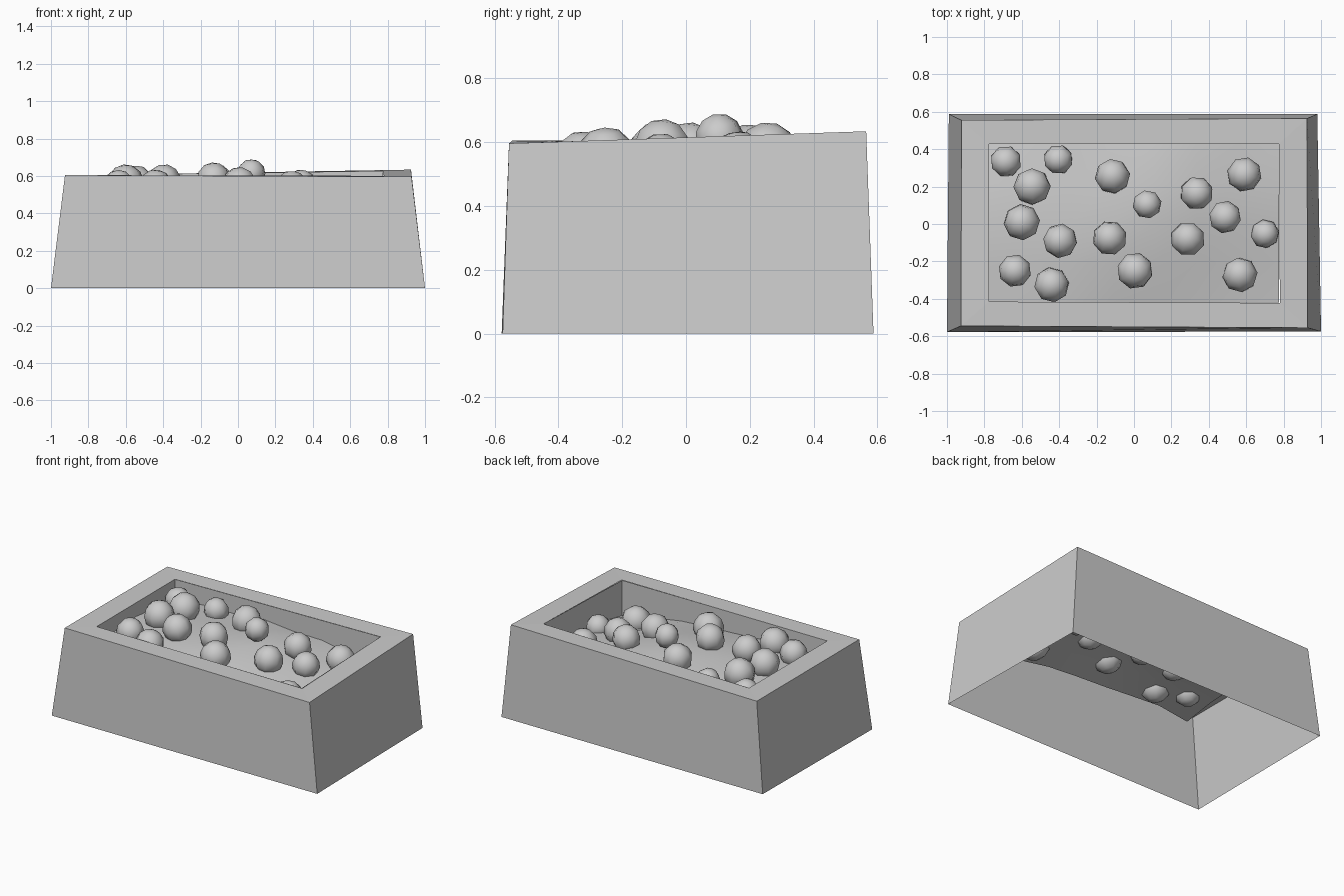
import bpy, bmesh, random
from math import pi

if "Cube" in bpy.data.objects:
    bpy.data.objects.remove(bpy.data.objects["Cube"])

random.seed(4)

# stones: x, y, z, radius
STONES = [
    (-0.685, 0.335, 0.52, 0.085), (-0.405, 0.345, 0.525, 0.08),
    (-0.545, 0.20, 0.557, 0.10), (-0.60, 0.01, 0.565, 0.098),
    (-0.395, -0.09, 0.57, 0.093), (-0.115, 0.255, 0.568, 0.095),
    (0.07, 0.105, 0.612, 0.078), (-0.13, -0.075, 0.58, 0.093),
    (0.335, 0.165, 0.545, 0.09), (0.59, 0.265, 0.485, 0.093),
    (0.487, 0.037, 0.505, 0.088), (0.70, -0.053, 0.445, 0.078),
    (0.287, -0.08, 0.535, 0.093), (0.005, -0.25, 0.55, 0.098),
    (-0.637, -0.25, 0.545, 0.088), (-0.44, -0.325, 0.54, 0.095),
    (0.567, -0.272, 0.44, 0.095),
]
# soil edge heights: x, y, z
SOIL_EDGE = [(-0.775, -0.415, 0.465), (0.23, -0.415, 0.44), (0.775, -0.42, 0.36),
             (0.775, 0.43, 0.42), (0.1, 0.43, 0.49), (-0.775, 0.43, 0.465),
             (-0.2, -0.415, 0.46)]


def add_mesh(name, bm):
    mesh = bpy.data.meshes.new(name)
    bm.to_mesh(mesh)
    bm.free()
    obj = bpy.data.objects.new(name, mesh)
    bpy.context.collection.objects.link(obj)
    return obj


def rim_z(x, y):
    """Slightly uneven rim, blended between its four corners."""
    u, v = (x / 0.925 + 1) / 2, (y / 0.56 + 1) / 2
    front = 0.605 * (1 - u) + 0.596 * u
    back = 0.603 * (1 - u) + 0.634 * u
    return front * (1 - v) + back * v


def soil_z(x, y):
    """Soil height blended from the stones and the edge heights."""
    points = [(a, b, c - 0.04) for a, b, c, _ in STONES] + SOIL_EDGE
    weights = [1 / ((x - a) ** 2 + (y - b) ** 2 + 0.002) ** 1.5 for a, b, _ in points]
    return sum(w * p[2] for w, p in zip(weights, points)) / sum(weights)


# tapered planter shell, open underneath, with a flat rim
foot = [(-1, -0.578), (1, -0.575), (0.98, 0.588), (-0.99, 0.588)]
top = [(-0.925, -0.545), (0.928, -0.555), (0.925, 0.565), (-0.922, 0.555)]
mouth = [(-0.775, -0.415), (0.78, -0.422), (0.775, 0.428), (-0.775, 0.428)]
bm = bmesh.new()
rings = [[bm.verts.new((x, y, 0)) for x, y in foot]]
for loop in (top, mouth):
    rings.append([bm.verts.new((x, y, rim_z(x, y))) for x, y in loop])
for a, b in zip(rings, rings[1:]):
    for i in range(4):
        j = (i + 1) % 4
        bm.faces.new((a[i], a[j], b[j], b[i]))
add_mesh("planter_shell", bm)

# soil bed
bm = bmesh.new()
bmesh.ops.create_grid(bm, x_segments=7, y_segments=4, size=1)
for v in bm.verts:
    v.co.x *= 0.775
    v.co.y = v.co.y * 0.423 + 0.004
    v.co.z = soil_z(v.co.x, v.co.y)
for f in bm.faces:
    f.smooth = True
border = [[tuple(v.co) for v in e.verts] for e in bm.edges if e.is_boundary]
add_mesh("soil_bed", bm)

# inner walls from the soil edge up to the rim
bm = bmesh.new()
for a, b in border:
    corners = [a, b, (b[0], b[1], rim_z(b[0], b[1])), (a[0], a[1], rim_z(a[0], a[1]))]
    bm.faces.new([bm.verts.new(c) for c in corners])
bmesh.ops.remove_doubles(bm, verts=bm.verts, dist=0.0001)
bmesh.ops.recalc_face_normals(bm, faces=bm.faces)
if sum(f.normal.dot(f.calc_center_median()) for f in bm.faces) > 0:
    bmesh.ops.reverse_faces(bm, faces=bm.faces)
add_mesh("inner_walls", bm)

# low-poly stones half sunk in the soil
for x, y, z, r in STONES:
    bpy.ops.mesh.primitive_uv_sphere_add(
        segments=8, ring_count=6, radius=r, location=(x, y, z),
        rotation=(random.uniform(-0.3, 0.3), random.uniform(-0.3, 0.3),
                  random.uniform(0, pi)))
    stone = bpy.context.object
    stone.name = "stone"
    bpy.ops.object.shade_smooth()
